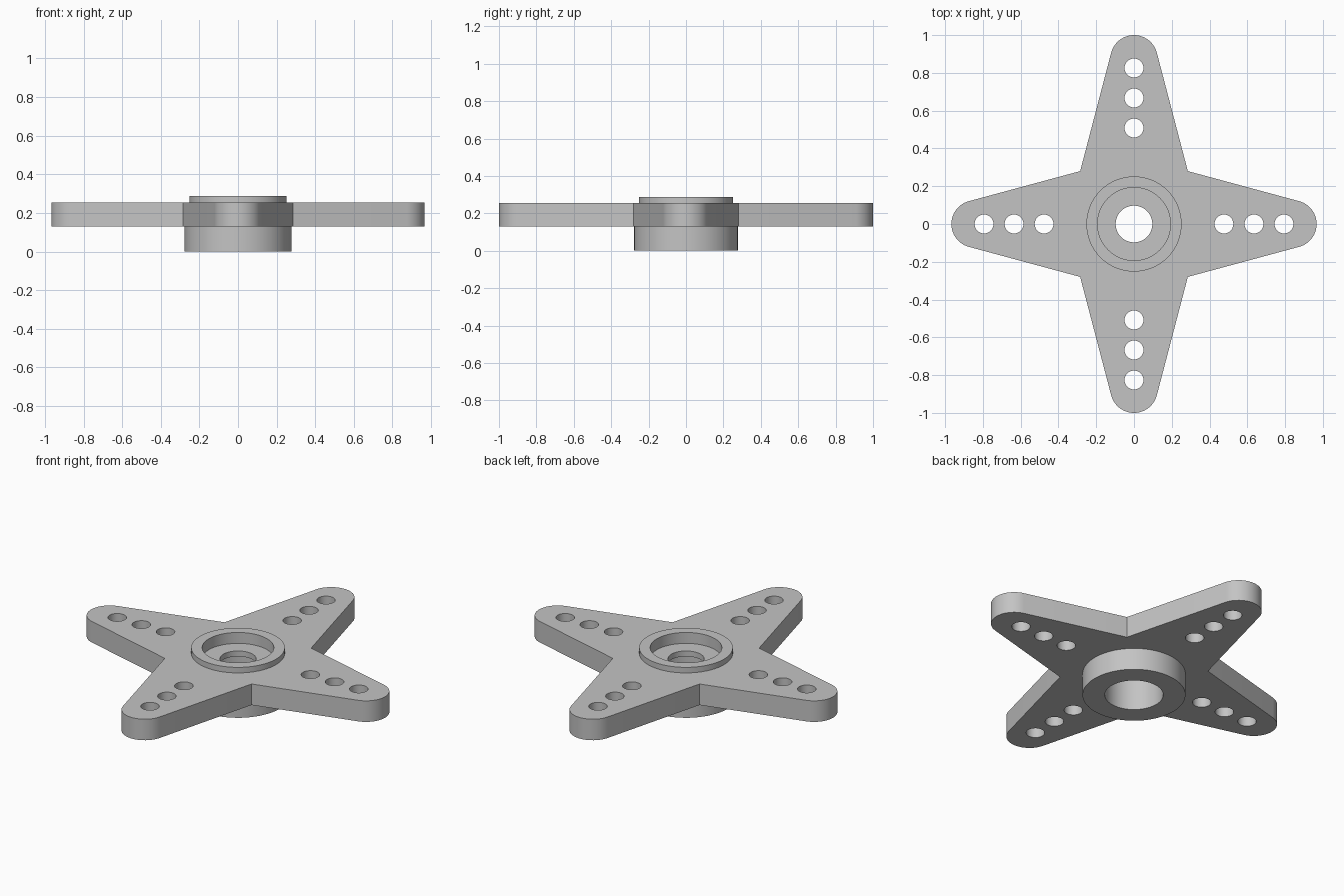
import bpy, bmesh, math
from math import cos, sin, pi

if "Cube" in bpy.data.objects:
    bpy.data.objects.remove(bpy.data.objects["Cube"])

PLATE_Z = (0.13, 0.255)
CORNER = (0.285, 0.28)      # notch between neighbouring arms
TIP_R = 0.125
HOLE_R = 0.05

grey = bpy.data.materials.new("plain grey")
grey.diffuse_color = (0.55, 0.55, 0.55, 1)
grey.use_nodes = True
grey.node_tree.nodes["Principled BSDF"].inputs["Base Color"].default_value = grey.diffuse_color


def finish(bm, name):
    bmesh.ops.recalc_face_normals(bm, faces=bm.faces)
    mesh = bpy.data.meshes.new(name)
    bm.to_mesh(mesh)
    bm.free()
    mesh.materials.append(grey)
    obj = bpy.data.objects.new(name, mesh)
    bpy.context.collection.objects.link(obj)
    return obj


def lathe(bm, profile, center=(0, 0), n=64):
    """Solid of revolution from (radius, z) steps, capped at both ends."""
    rings = [[bm.verts.new((center[0] + r * cos(2 * pi * i / n),
                            center[1] + r * sin(2 * pi * i / n), z))
              for i in range(n)] for r, z in profile]
    for a, b in zip(rings, rings[1:]):
        for i in range(n):
            j = (i + 1) % n
            bm.faces.new((a[i], a[j], b[j], b[i]))
    bm.faces.new(rings[0])
    bm.faces.new(rings[-1])


def arm(turn, reach, corner):
    """Rounded arm outline pointing along angle 'turn', then the next notch."""
    c = reach - TIP_R
    along, side = corner
    dx, dy = along - c, side
    start = math.acos(TIP_R / math.hypot(dx, dy)) - math.atan2(dy, dx)
    start = -abs(start)
    pts = [(along, -side)]
    for i in range(25):
        a = start * (1 - i / 12)
        pts.append((c + TIP_R * cos(a), TIP_R * sin(a)))
    return [(x * cos(turn) - y * sin(turn), x * sin(turn) + y * cos(turn))
            for x, y in pts]


# four-armed plate
outline = []
for k in range(4):
    reach = 1.0 if k % 2 else 0.967
    corner = CORNER[::-1] if k % 2 else CORNER
    outline += arm(k * pi / 2, reach, corner)
bm = bmesh.new()
base = bm.faces.new([bm.verts.new((x, y, PLATE_Z[0])) for x, y in outline])
ext = bmesh.ops.extrude_face_region(bm, geom=[base], use_keep_orig=True)
bmesh.ops.translate(bm, vec=(0, 0, PLATE_Z[1] - PLATE_Z[0]),
                    verts=[v for v in ext["geom"] if isinstance(v, bmesh.types.BMVert)])
horn = finish(bm, "four_arm_plate")

# hub below the plate and raised collar above it
bm = bmesh.new()
lathe(bm, [(0.277, 0), (0.277, 0.2), (0.252, 0.2), (0.252, 0.288)])
hub = finish(bm, "hub")

# cutters: stepped centre bore and three holes per arm
bm = bmesh.new()
lathe(bm, [(0.157, -0.1), (0.157, 0.19), (0.097, 0.19), (0.097, 0.223),
           (0.193, 0.223), (0.193, 0.4)])
for s in (-1, 1):
    for i in range(3):
        for pos in ((s * (0.476 + 0.159 * i), 0), (0, s * (0.508 + 0.159 * i))):
            lathe(bm, [(HOLE_R, 0), (HOLE_R, 0.4)], pos, 32)
cutter = finish(bm, "hole_cutter")

bpy.context.view_layer.objects.active = horn
horn.select_set(True)
for tool, op in ((hub, 'UNION'), (cutter, 'DIFFERENCE')):
    mod = horn.modifiers.new(op.title(), 'BOOLEAN')
    mod.object, mod.operation, mod.solver = tool, op, 'EXACT'
    bpy.ops.object.modifier_apply(modifier=mod.name)
    bpy.data.objects.remove(tool)
bpy.ops.object.shade_smooth_by_angle(angle=math.radians(30))
